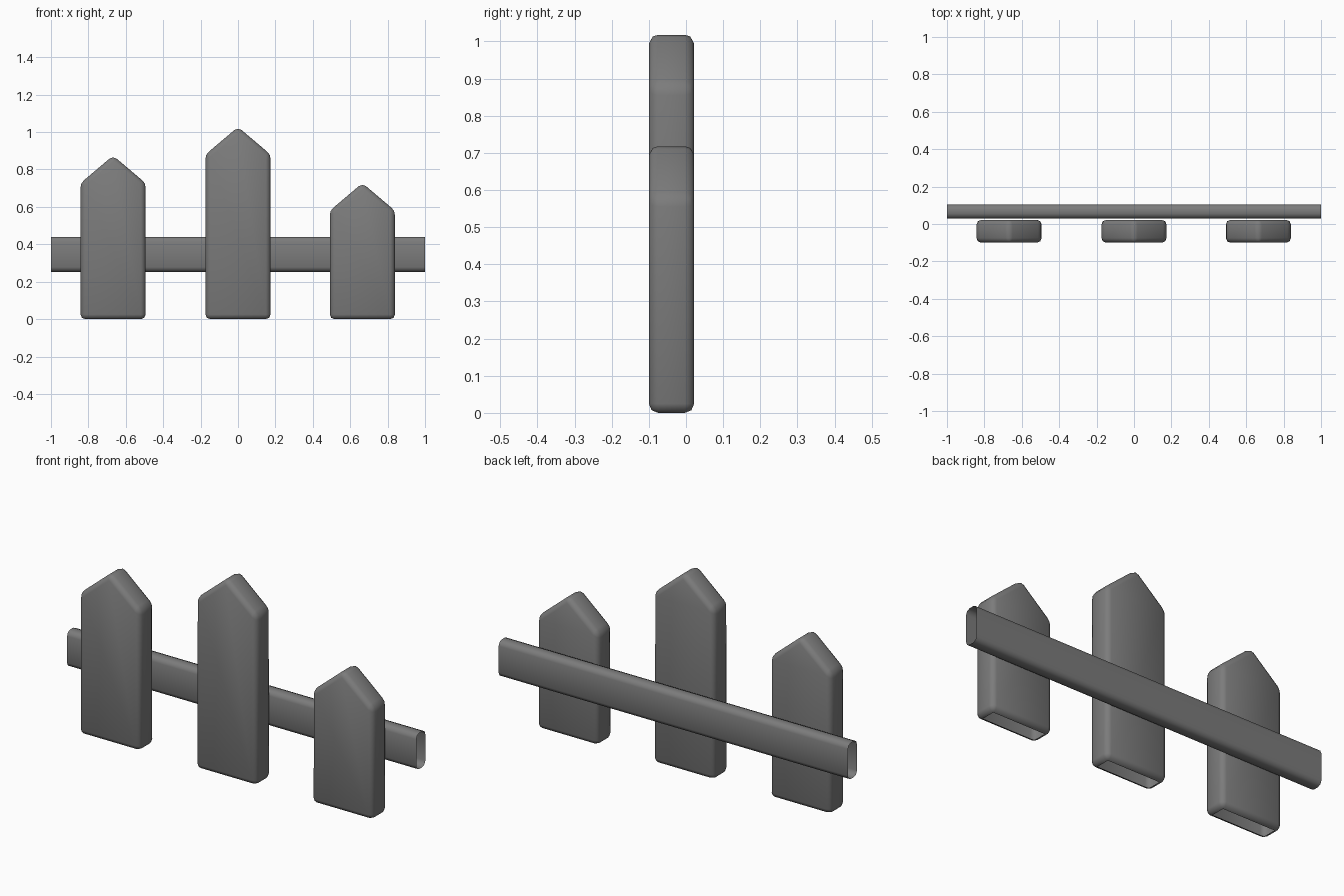
import bpy, bmesh
from mathutils import Vector

cube = bpy.data.objects.get("Cube")
if cube:
    bpy.data.objects.remove(cube)

grey = bpy.data.materials.new("fence grey")
grey.use_nodes = True
grey.diffuse_color = (0.2, 0.2, 0.2, 1)
grey.node_tree.nodes["Principled BSDF"].inputs["Base Color"].default_value = grey.diffuse_color

BEVEL = 0.025


def board(name, outline, depth, open_dirs, bevel_ends=True):
    """Extrude an outline by depth, round its edges and remove the flat caps facing open_dirs."""
    bm = bmesh.new()
    face = bm.faces.new([bm.verts.new(p) for p in outline])
    moved = bmesh.ops.extrude_face_region(bm, geom=[face])["geom"]
    verts = [v for v in moved if isinstance(v, bmesh.types.BMVert)]
    bmesh.ops.translate(bm, verts=verts, vec=depth)
    bmesh.ops.recalc_face_normals(bm, faces=bm.faces)
    along = Vector(depth).normalized()
    edges = [e for e in bm.edges if bevel_ends or
             abs((e.verts[0].co - e.verts[1].co).normalized().dot(along)) > 0.9]
    bmesh.ops.bevel(bm, geom=edges, offset=BEVEL, segments=2, profile=0.5,
                    affect='EDGES', clamp_overlap=True)
    bm.normal_update()
    caps = [f for f in bm.faces if any(f.normal.dot(Vector(d)) > 0.99 for d in open_dirs)]
    bmesh.ops.delete(bm, geom=caps, context='FACES')
    mesh = bpy.data.meshes.new(name)
    bm.to_mesh(mesh)
    bm.free()
    mesh.materials.append(grey)
    obj = bpy.data.objects.new(name, mesh)
    bpy.context.collection.objects.link(obj)
    bpy.ops.object.select_all(action='DESELECT')
    obj.select_set(True)
    bpy.context.view_layer.objects.active = obj
    bpy.ops.object.shade_smooth_by_angle(angle=1.05)


# Pointed pickets, open underneath
HALF, FRONT, THICK, RISE = 0.174, -0.1, 0.122, 0.147
for name, x, peak in (("right_picket", -0.668, 0.874),
                      ("middle_picket", 0, 1.027),
                      ("left_picket", 0.665, 0.727)):
    outline = [(x - HALF, FRONT, 0), (x + HALF, FRONT, 0),
               (x + HALF, FRONT, peak - RISE), (x, FRONT, peak),
               (x - HALF, FRONT, peak - RISE)]
    board(name, outline, (0, THICK, 0), [(0, 0, -1)])

# Rail behind the pickets, open at both ends
y0, y1, z0, z1 = 0.03, 0.104, 0.253, 0.44
board("rail", [(-1, y0, z0), (-1, y1, z0), (-1, y1, z1), (-1, y0, z1)],
      (2, 0, 0), [(-1, 0, 0), (1, 0, 0)], bevel_ends=False)
